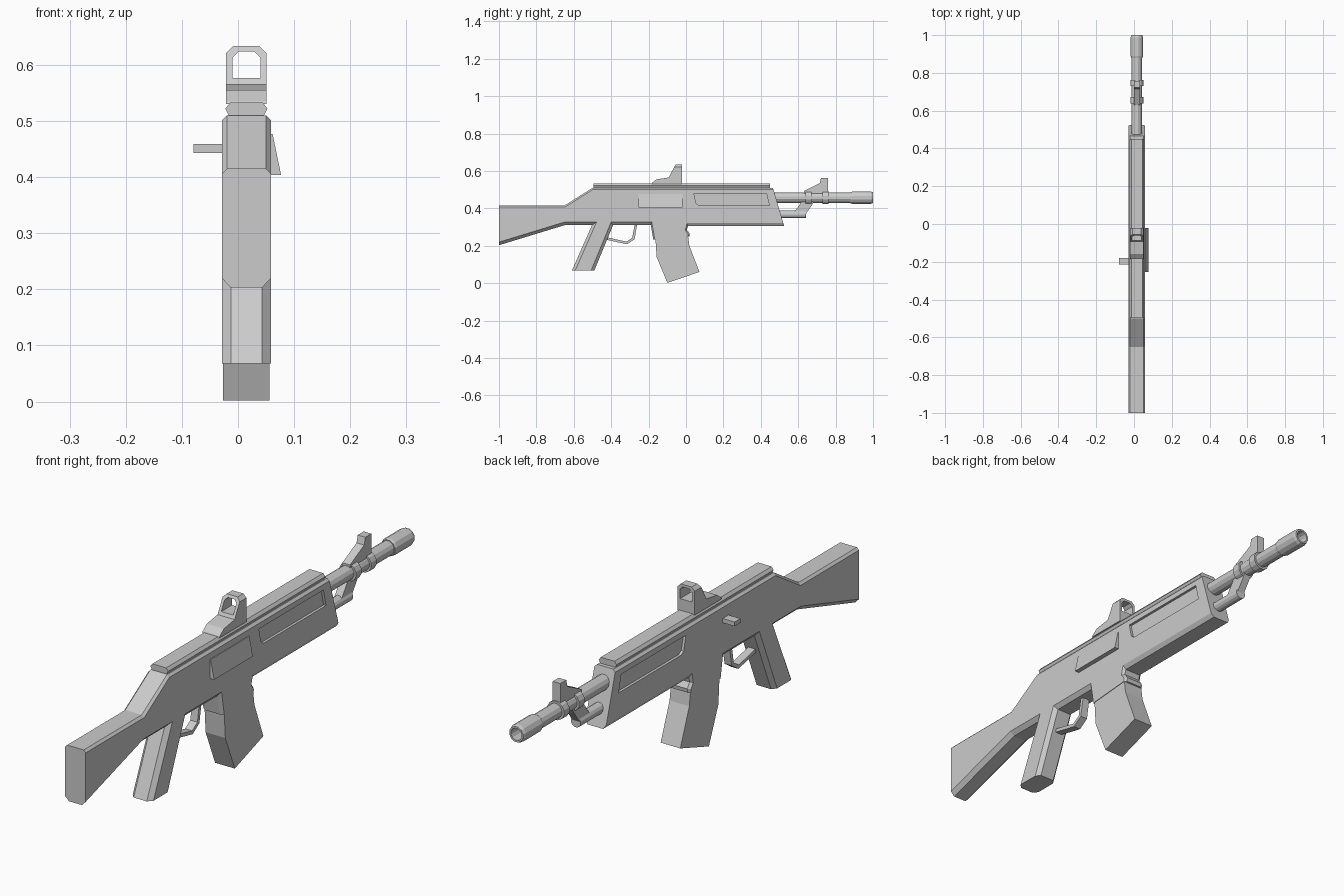
import bpy, bmesh, math

if "Cube" in bpy.data.objects:
    bpy.data.objects.remove(bpy.data.objects["Cube"])

CX, HW = 0.015, 0.0437          # centre line and half width of the body


def prism(name, pts, lo, hi, axis='x', weights=None, chamfer=0.0):
    """Extrude a profile; axis x takes (y, z) points, axis y takes (x, z).
    weights gives the chamfer share of each profile edge."""
    bm = bmesh.new()
    lay = bm.edges.layers.float.new('bevel_weight_edge')
    place = (lambda p, t: (t, p[0], p[1])) if axis == 'x' else (lambda p, t: (p[0], t, p[1]))
    rings = [[bm.verts.new(place(p, t)) for p in pts] for t in (lo, hi)]
    n = len(pts)
    for r in rings:
        bm.faces.new(r)
    for i in range(n):
        j = (i + 1) % n
        bm.faces.new((rings[0][i], rings[0][j], rings[1][j], rings[1][i]))
        if weights:
            for r in rings:
                bm.edges.get((r[i], r[j]))[lay] = weights[i]
    bmesh.ops.recalc_face_normals(bm, faces=bm.faces)
    ob = finish(name, bm)
    if chamfer:
        m = ob.modifiers.new('chamfer', 'BEVEL')
        m.limit_method, m.width, m.segments = 'WEIGHT', chamfer, 1
        m.use_clamp_overlap = False
    return ob


def lathe(name, prof, z, segs=12):
    """Turn (y, radius) points round an axis along y."""
    bm = bmesh.new()
    rings = []
    for y, r in prof:
        rings.append([bm.verts.new((CX + r * math.cos(a), y, z + r * math.sin(a)))
                      for a in (math.tau * (k + .5) / segs for k in range(segs))])
    for a, b in zip(rings, rings[1:]):
        for k in range(segs):
            bm.faces.new((a[k], a[(k + 1) % segs], b[(k + 1) % segs], b[k]))
    bm.faces.new(rings[0])
    bm.faces.new(rings[-1])
    bmesh.ops.recalc_face_normals(bm, faces=bm.faces)
    return finish(name, bm)


def finish(name, bm):
    me = bpy.data.meshes.new(name)
    bm.to_mesh(me)
    bm.free()
    ob = bpy.data.objects.new(name, me)
    bpy.context.collection.objects.link(ob)
    return ob


def cut(ob, cutter):
    cutter.hide_render = True
    cutter.hide_set(True)
    m = ob.modifiers.new('cut', 'BOOLEAN')
    m.operation, m.solver, m.object = 'DIFFERENCE', 'EXACT', cutter


# stock, receiver, magazine well and grip in one side profile (y, z, chamfer)
outline = [
    (-1, .415, .55), (-.65, .415, .55), (-.5, .51, .55), (.465, .51, 0),
    (.525, .305, 1), (.01, .305, .5), (.005, .285, .5), (.02, .265, .5),
    (.018, .25, 0), (-.175, .234, .5), (-.188, .31, 1), (-.39, .31, 1),
    (-.49, .068, 0), (-.61, .068, 1), (-.503, .31, 1), (-.65, .31, 1), (-1, .203, 0)]
body = prism('body', [p[:2] for p in outline], CX - HW, CX + HW,
             weights=[p[2] for p in outline], chamfer=.016)

# recessed side panels
panel = [(.042, .48), (.43, .48), (.446, .415), (.07, .415), (.055, .425)]
for side, s in (('left', -1), ('right', 1)):
    a, b = sorted((CX + s * (HW - .01), CX + s * (HW + .02)))
    cut(body, prism('panel_cutter_' + side, panel, a, b))

# magazine
prism('magazine', [(-.165, .26), (.01, .26), (.018, .2), (.072, .06), (-.1, .002), (-.157, .14)],
      CX - .0415, CX + .0415)

# trigger guard: a strip bent along a path
path_out = [(-.43, .233), (-.315, .208), (-.275, .235), (-.26, .32)]
path_in = [(-.274, .32), (-.287, .243), (-.318, .222), (-.43, .247)]
prism('trigger_guard', path_out + path_in, CX - .015, CX + .015)

# ejection cover wedge and charging handle
x = CX + HW
prism('ejection_cover', [(x - .005, .477), (x + .003, .477), (x + .018, .404), (x - .005, .404)],
      -.253, -.02, 'y')
prism('charging_handle', [(-.215, .443), (-.18, .443), (-.18, .459), (-.215, .459)],
      -.079, CX - HW + .005)

# top rail
prism('top_rail', [(CX - .029, .505), (CX + .029, .505), (CX + .0375, .522),
                   (CX + .029, .533), (CX - .029, .533), (CX - .0375, .522)], -.495, .45, 'y')

# optic with an open window
optic = prism('optic', [(-.185, .53), (-.182, .536), (-.158, .555), (-.093, .565), (-.056, .634),
                        (-.022, .634), (-.022, .53)],
              CX - .036, CX + .036, weights=[0, 0, 0, 0, 1, 0, 0], chamfer=.013)
cut(optic, prism('optic_window_cutter',
                 [(CX - .025, .577), (CX + .025, .577), (CX + .025, .613), (CX + .014, .624),
                  (CX - .014, .624), (CX - .025, .613)], -.25, .1, 'y'))

# barrel with two collars and a hollow muzzle
R, C, M = .028, .036, .034
lathe('barrel', [(.45, R), (.638, R), (.638, C), (.672, C), (.672, R), (.73, R), (.73, C),
                 (.763, C), (.763, R), (.88, R), (.88, M - .003), (.89, M), (.988, M),
                 (1, M - .004), (1, .023), (.94, .023)], .457)

# gas tube and the slanted link up to the barrel
lathe('gas_tube', [(.48, .021), (.642, .021)], .368)
prism('gas_link', [(.57, .37), (.585, .388), (.625, .445), (.69, .445), (.672, .415), (.642, .372)],
      CX - .015, CX + .015)

# front sight
prism('front_sight', [(.63, .47), (.63, .492), (.715, .535), (.722, .562), (.758, .562), (.758, .47)],
      CX - .016, CX + .016)
